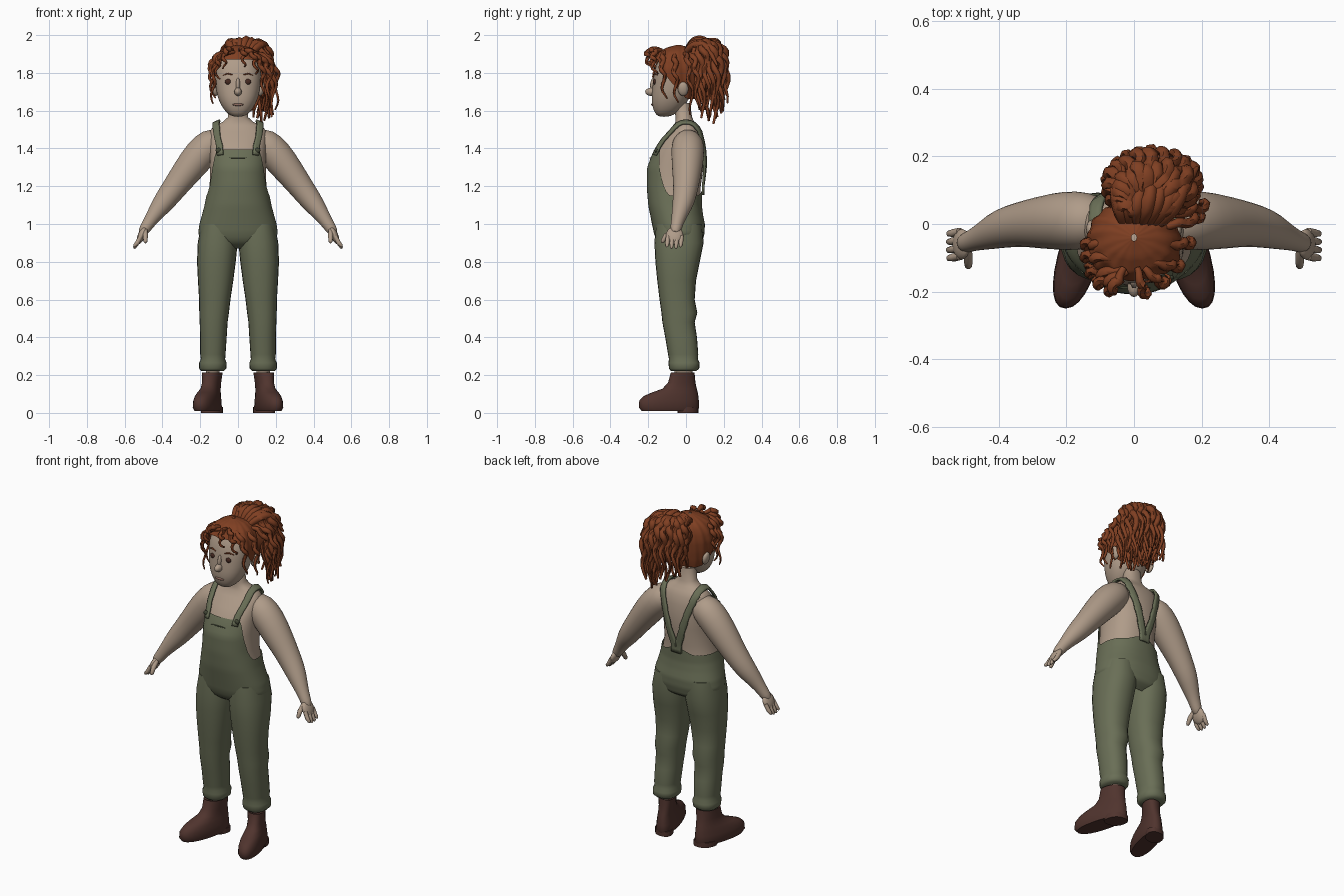
import bpy, bmesh, math, random
from mathutils import Vector, Matrix

if "Cube" in bpy.data.objects:
    bpy.data.objects.remove(bpy.data.objects["Cube"])

random.seed(4)


def material(name, rgb):
    m = bpy.data.materials.new(name)
    m.diffuse_color = (*rgb, 1)
    m.use_nodes = True
    m.node_tree.nodes["Principled BSDF"].inputs["Base Color"].default_value = m.diffuse_color
    return m


SKIN = material("skin", (0.43, 0.33, 0.25))
GREEN = material("olive_cloth", (0.142, 0.157, 0.093))
SEAM = material("dark_olive", (0.06, 0.068, 0.04))
HAIR = material("auburn_hair", (0.215, 0.05, 0.016))
BOOT = material("brown_leather", (0.08, 0.034, 0.027))
EYE = material("dark_brown", (0.06, 0.022, 0.015))
LIP = material("lips", (0.27, 0.15, 0.115))


def finish(bm, name, mat, mirror=False, subsurf=0, wrap=None, angle=60):
    bmesh.ops.recalc_face_normals(bm, faces=bm.faces)
    me = bpy.data.meshes.new(name)
    bm.to_mesh(me)
    bm.free()
    me.materials.append(mat)
    me.polygons.foreach_set("use_smooth", [True] * len(me.polygons))
    me.set_sharp_from_angle(angle=math.radians(angle))
    ob = bpy.data.objects.new(name, me)
    bpy.context.collection.objects.link(ob)
    if wrap:
        w = ob.modifiers.new("wrap", 'SHRINKWRAP')
        w.target, w.offset = wrap, 0.014
        w.wrap_mode = 'ABOVE_SURFACE'
        s = ob.modifiers.new("thick", 'SOLIDIFY')
        s.thickness, s.offset = 0.012, 0
    if mirror:
        ob.modifiers.new("mirror", 'MIRROR').use_mirror_merge = False
    if subsurf:
        s = ob.modifiers.new("smooth", 'SUBSURF')
        s.levels = s.render_levels = subsurf
    return ob


def skin_rings(bm, rings, caps=True):
    vs = [[bm.verts.new(p) for p in r] for r in rings]
    n = len(vs[0])
    for a, b in zip(vs, vs[1:]):
        for i in range(n):
            bm.faces.new((a[i], a[(i + 1) % n], b[(i + 1) % n], b[i]))
    if caps:
        bm.faces.new(vs[0])
        bm.faces.new(vs[-1])


def ring_point(row, th, p=0.88, k=1.0, grow=0.0):
    """Point on a squarish ellipse; row = z, x0, x1, y_front, y_back"""
    z, x0, x1, y0, y1 = row
    c, s = math.cos(th), math.sin(th)
    rx, ry = (x1 - x0) / 2 * k + grow, (y1 - y0) / 2 * k + grow
    return Vector(((x0 + x1) / 2 + rx * math.copysign(abs(c) ** p, c),
                   (y0 + y1) / 2 + ry * math.copysign(abs(s) ** p, s), z))


def loft(bm, rows, n=20, skew=0.0, grow=0.0, p=0.88):
    rings = []
    for r in rows:
        ring = [ring_point(r, 2 * math.pi * i / n, p, 1, grow) for i in range(n)]
        for v in ring:
            v.x += skew * v.y
        rings.append(ring)
    skin_rings(bm, rings)


def sample(rows, z):
    for a, b in zip(rows, rows[1:]):
        if z <= b[0]:
            t = max(0, (z - a[0]) / (b[0] - a[0]))
            return tuple(i + (j - i) * t for i, j in zip(a, b))
    return rows[-1]


def shell(bm, rows, low, high, n, m, ripple=lambda th, z: 1.0):
    """Open shell whose lower and upper rims vary with the angle from the front"""
    rings = []
    for j in range(m + 1):
        ring = []
        for i in range(n):
            th = 2 * math.pi * i / n
            u = abs((th + math.pi / 2 + math.pi) % (2 * math.pi) - math.pi)
            z = low(u) + (high(u) - low(u)) * j / m
            ring.append(ring_point(sample(rows, z), th, k=ripple(th, z)))
        rings.append(ring)
    skin_rings(bm, rings, caps=False)


def tube(bm, pts, radii, n=7):
    pts = [Vector(p) for p in pts]
    nrm, rings = Vector((0.3, 1, 0.2)), []
    for i, p in enumerate(pts):
        t = (pts[min(i + 1, len(pts) - 1)] - pts[max(i - 1, 0)]).normalized()
        nrm = (nrm - t * nrm.dot(t)).normalized()
        b = t.cross(nrm)
        rings.append([p + (nrm * math.cos(a) + b * math.sin(a)) * radii[i]
                      for a in (2 * math.pi * k / n for k in range(n))])
    skin_rings(bm, rings)


def curl(bm, a, b, c, r=0.02, amp=0.012, turns=3.0, steps=22):
    """Curly lock: a bent path with a growing corkscrew, tapering to the tip"""
    a, b, c = Vector(a), Vector(b), Vector(c)
    ph, pts, rad = random.uniform(0, 6.28), [], []
    for i in range(steps + 1):
        t = i / steps
        w, g = ph + turns * 2 * math.pi * t, amp * min(1, 1.6 * t)
        pts.append(a * (1 - t) ** 2 + b * 2 * t * (1 - t) + c * t * t
                   + Vector((math.cos(w), math.sin(w), 0.4 * math.sin(w))) * g)
        rad.append(r * (0.6 + 0.4 * min(1, 4 * t)) * (1 - 0.75 * t ** 2))
    tube(bm, pts, rad, 6)


def ball(bm, loc, rad, rot=0.0, seg=16):
    m = Matrix.Translation(loc) @ Matrix.Rotation(rot, 4, 'Y') @ Matrix.Diagonal((*rad, 1))
    bmesh.ops.create_uvsphere(bm, u_segments=seg, v_segments=seg // 2 + 2, radius=1, matrix=m)


def smooth(t):
    t = min(1, max(0, t))
    return t * t * (3 - 2 * t)


def sym(rows):
    return [(z, -w, w, y0, y1) for z, w, y0, y1 in rows]


# Torso and neck
BODY = sym([(0.87, .11, -.10, .04), (0.90, .185, -.15, .085), (0.95, .211, -.17, .098),
            (1.0, .204, -.18, .10), (1.05, .19, -.19, .09), (1.1, .177, -.20, .084),
            (1.2, .158, -.208, .086), (1.3, .156, -.206, .10), (1.38, .158, -.175, .102),
            (1.44, .162, -.138, .095), (1.49, .158, -.092, .085), (1.52, .135, -.07, .068),
            (1.54, .09, -.064, .052), (1.565, .062, -.064, .04), (1.64, .056, -.07, .03)])
bm = bmesh.new()
loft(bm, BODY[4:], 40, grow=-0.008)
torso = finish(bm, "torso", SKIN)

# Overalls: seat and bib with a curved upper rim
bm = bmesh.new()
shell(bm, BODY, lambda u: 0.87,
      lambda u: 1.395 - 0.245 * smooth((u - .66) / .8) + 0.03 * smooth((u - 2.5) / .6), 72, 26)
finish(bm, "overall_bib", GREEN)

# Trouser legs with rolled cuffs
bm = bmesh.new()
loft(bm, [(1.0, .01, .195, -.16, .085), (.9, .002, .213, -.167, .093), (.8, .012, .217, -.162, .073),
          (.7, .025, .212, -.152, .053), (.6, .04, .206, -.14, .046), (.53, .048, .205, -.13, .06),
          (.48, .055, .203, -.125, .046), (.4, .06, .2, -.11, .058), (.31, .066, .2, -.095, .065),
          (.285, .068, .197, -.09, .063), (.265, .06, .206, -.093, .072),
          (.235, .062, .206, -.09, .07), (.222, .075, .195, -.08, .055)], 24)
finish(bm, "trouser_leg", GREEN, mirror=True)

# Straps over the shoulders, meeting in a V at the back
bm = bmesh.new()
path = [(.103, -.18, 1.37), (.108, -.16, 1.42), (.118, -.12, 1.47), (.122, -.07, 1.52), (.115, 0, 1.55),
        (.11, .06, 1.51), (.092, .10, 1.44), (.066, .115, 1.36), (.042, .115, 1.28), (.016, .11, 1.2),
        (.006, .10, 1.13)]
rows = []
for a, b in zip(path, path[1:]):
    rows += [Vector(a).lerp(Vector(b), k / 3) for k in range(3)]
grid = [[bm.verts.new(p + Vector((d, 0, 0))) for d in (-.022, -.007, .007, .022)] for p in rows]
for a, b in zip(grid, grid[1:]):
    for i in range(3):
        bm.faces.new((a[i], a[i + 1], b[i + 1], b[i]))
finish(bm, "strap", GREEN, mirror=True, wrap=torso)

# Buckles and bib pocket seam
bm = bmesh.new()
ball(bm, (.103, -.158, 1.39), (.016, .008, .014), seg=10)
finish(bm, "buckle", SEAM, mirror=True)
bm = bmesh.new()
ball(bm, (0, -.189, 1.35), (.052, .004, .003), seg=10)
finish(bm, "pocket_seam", SEAM)

# Arms
arm = [(.08, .01, 1.45, .06), (.14, .01, 1.428, .088), (.2, .01, 1.37, .09), (.27, .005, 1.28, .08),
       (.33, 0, 1.2, .068), (.39, -.012, 1.12, .06), (.43, -.03, 1.067, .047),
       (.468, -.045, 1.012, .034), (.492, -.054, .975, .031), (.512, -.06, .945, .024)]
bm = bmesh.new()
tube(bm, [a[:3] for a in arm], [a[3] for a in arm], 16)
finish(bm, "arm", SKIN, mirror=True, subsurf=1)

# Hands
bm = bmesh.new()
ball(bm, (.51, -.06, .94), (.02, .046, .05), -0.4)
for k in range(4):
    y = -.095 + .024 * k
    tip = .872 + .008 * abs(k - 1.5)
    tube(bm, [(.515, y, .935), (.533, y - .004, .9), (.548, y - .006, tip), (.55, y - .006, tip - .006)],
         [.012, .0125, .009, .004], 8)
tube(bm, [(.492, -.075, .965), (.49, -.108, .935), (.49, -.124, .908), (.49, -.128, .9)],
     [.014, .014, .011, .005], 8)
finish(bm, "hand", SKIN, mirror=True)

# Ankles and boots
bm = bmesh.new()
loft(bm, [(.17, .098, .17, -.06, .035), (.3, .098, .17, -.06, .035)], 16)
finish(bm, "ankle", SKIN, mirror=True)
bm = bmesh.new()
loft(bm, [(.01, .085, .195, -.235, .062), (.03, .077, .203, -.25, .07), (.065, .08, .2, -.247, .068),
          (.09, .083, .195, -.222, .065), (.108, .087, .19, -.18, .062), (.128, .09, .183, -.125, .057),
          (.16, .088, .18, -.095, .05), (.215, .08, .183, -.08, .045), (.21, .09, .173, -.07, .035)],
     24, skew=-0.25)
loft(bm, [(0, .085, .195, -.045, .066), (.03, .085, .195, -.045, .066)], 16, skew=-0.25)
finish(bm, "boot", BOOT, mirror=True, angle=50)

# Head with nose and ears
bm = bmesh.new()
loft(bm, sym([(1.567, .025, -.145, -.09), (1.585, .06, -.165, -.05), (1.63, .092, -.182, 0),
              (1.68, .112, -.183, .025), (1.74, .122, -.176, .04), (1.80, .124, -.172, .045),
              (1.86, .115, -.152, .04), (1.91, .08, -.12, .01), (1.935, .03, -.08, -.03)]), 28)
finish(bm, "head", SKIN, subsurf=1)
bm = bmesh.new()
ball(bm, (0, -.183, 1.70), (.02, .033, .022))
ball(bm, (0, -.168, 1.735), (.012, .022, .04))
finish(bm, "nose", SKIN)
bm = bmesh.new()
ball(bm, (.124, -.015, 1.715), (.016, .028, .038), 0.2)
finish(bm, "ear", SKIN, mirror=True)

# Eyes, brows and mouth
bm = bmesh.new()
ball(bm, (.052, -.166, 1.753), (.017, .008, .015), seg=12)
finish(bm, "eye", EYE, mirror=True)
bm = bmesh.new()
tube(bm, [(.03, -.172, 1.79), (.055, -.166, 1.797), (.08, -.152, 1.787)], [.003, .004, .002], 6)
finish(bm, "eyebrow", HAIR, mirror=True)
bm = bmesh.new()
ball(bm, (0, -.177, 1.632), (.03, .008, .007), seg=12)
finish(bm, "mouth", LIP)

# Hair cap with combed ridges
CAP = sym([(1.62, .09, -.15, .04), (1.70, .122, -.17, .055), (1.76, .134, -.18, .062),
           (1.82, .139, -.18, .065), (1.87, .13, -.168, .06), (1.91, .105, -.142, .05),
           (1.935, .065, -.1, .025), (1.948, .008, -.05, -.03)])
bm = bmesh.new()
shell(bm, CAP, lambda u: 1.872 - 0.21 * smooth((u - .45) / 1.8), lambda u: 1.948, 84, 16,
      lambda th, z: 1 + 0.025 * math.sin(15 * th + 14 * z))
finish(bm, "hair_cap", HAIR)

# Ponytail: full core wrapped in falling curls
bm = bmesh.new()
ball(bm, (.05, .115, 1.83), (.095, .085, .13))
root = (.03, .04, 1.925)
for layer, (reach, count) in enumerate(((1.0, 17), (0.7, 12), (0.45, 8))):
    for k in range(count):
        f = math.radians(-40 + 265 * k / (count - 1))
        c, s = math.cos(f), math.sin(f)
        x, y = .055 + .125 * reach * c, .125 + .085 * reach * s
        end = 1.64 - .05 * c + random.uniform(-.035, .05) - (.03 if layer else 0)
        curl(bm, root, (x + .035 * c, y + .035 * s, 2.06 - .03 * layer), (x, y, end),
             random.uniform(.022, .028), .012, random.uniform(2.5, 4))
for k in range(7):
    x = -.06 + .035 * k
    curl(bm, (x * .5, .0, 1.91), (x, .09, 2.07 - abs(x - .04) * .5), (x * 1.1 + .02, .17, 1.84), .026, .005, 1)
finish(bm, "ponytail", HAIR)

# Loose curls at the temples and forehead
bm = bmesh.new()
for a, b, c in (((-.03, -.13, 1.91), (-.15, -.17, 1.9), (-.13, -.12, 1.64)),
                ((-.06, -.1, 1.91), (-.18, -.1, 1.9), (-.125, -.09, 1.67)),
                ((-.02, -.14, 1.91), (-.13, -.2, 1.92), (-.105, -.16, 1.77)),
                ((-.03, -.13, 1.92), (-.08, -.23, 1.95), (-.07, -.185, 1.82)),
                ((-.09, -.06, 1.9), (-.17, -.06, 1.88), (-.13, -.06, 1.72)),
                ((.01, -.13, 1.92), (.04, -.24, 1.95), (.03, -.19, 1.83)),
                ((.03, -.13, 1.92), (.1, -.2, 1.93), (.095, -.16, 1.79)),
                ((.05, -.11, 1.91), (.16, -.14, 1.9), (.125, -.11, 1.66)),
                ((.08, -.06, 1.9), (.2, -.06, 1.88), (.15, -.05, 1.64)),
                ((.08, -.01, 1.9), (.23, .02, 1.92), (.18, .03, 1.58)),
                ((.08, .02, 1.9), (.25, .06, 1.92), (.195, .06, 1.6))):
    curl(bm, a, b, c, .016, .011, 3.2)
finish(bm, "loose_curls", HAIR)
